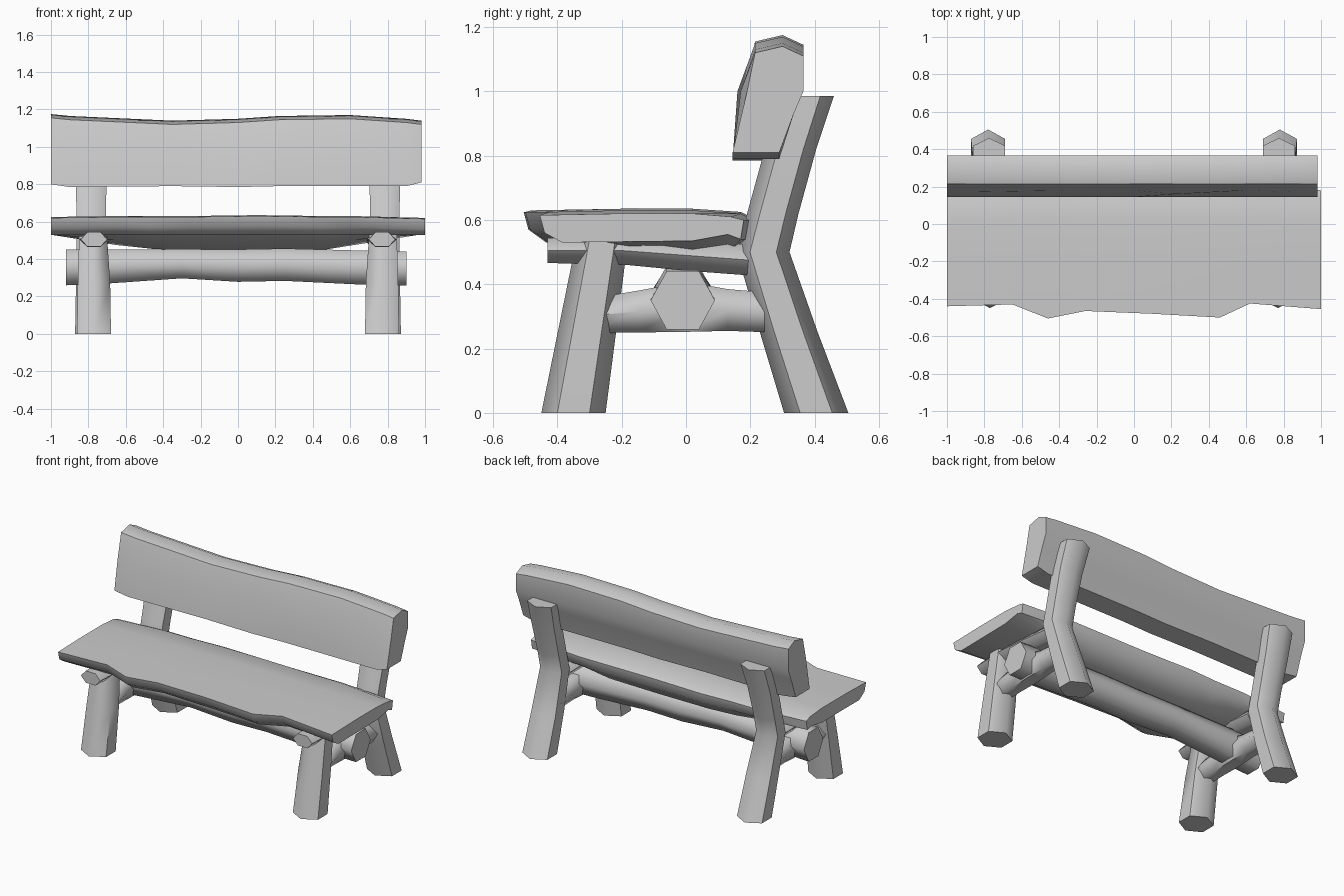
import bpy, bmesh, math

if "Cube" in bpy.data.objects:
    bpy.data.objects.remove(bpy.data.objects["Cube"])


def loft(name, rings, angle=62):
    """Skin equal-length rings of points and cap both ends."""
    bm = bmesh.new()
    loops = [[bm.verts.new(p) for p in ring] for ring in rings]
    n = len(loops[0])
    for a, b in zip(loops, loops[1:]):
        for i in range(n):
            j = (i + 1) % n
            bm.faces.new((a[i], a[j], b[j], b[i]))
    bm.faces.new(loops[0])
    bm.faces.new(loops[-1])
    bmesh.ops.recalc_face_normals(bm, faces=bm.faces)
    bmesh.ops.triangulate(bm, faces=[f for f in bm.faces if len(f.verts) > 4])
    mesh = bpy.data.meshes.new(name)
    bm.to_mesh(mesh)
    bm.free()
    for p in mesh.polygons:
        p.use_smooth = True
    mesh.set_sharp_from_angle(angle=math.radians(angle))
    obj = bpy.data.objects.new(name, mesh)
    bpy.context.collection.objects.link(obj)
    return obj


def log(name, axis, stations, sides=6, turn=0.0):
    """Rough log: stations are (x, y, z, radius_u, radius_v), rings square to axis."""
    u, v = {'x': (1, 2), 'y': (0, 2), 'z': (0, 1)}[axis]
    rings = []
    for x, y, z, ru, rv in stations:
        ring = []
        for i in range(sides):
            a = 2 * math.pi * i / sides + turn
            p = [x, y, z]
            p[u] += ru * math.cos(a)
            p[v] += rv * math.sin(a)
            ring.append(p)
        rings.append(ring)
    return loft(name, rings)


# Seat: split-log slab with a wavy front edge and a bulging underside
# stations: x, front y, back y, top z, underside z
seat = []
for x, f, b, t, low in [(-1.0, -.44, .17, .625, .53), (-.65, -.43, .20, .63, .475),
                        (-.46, -.505, .20, .63, .455), (-.26, -.465, .21, .63, .445),
                        (.10, -.48, .20, .635, .445), (.46, -.50, .20, .63, .45),
                        (.62, -.425, .20, .63, .475), (1.0, -.455, .17, .62, .535)]:
    seat.append([(x, f, t - .005), (x, f + .015, t - .06), (x, f + .07, .53),
                 (x, -.18, (low + .53) / 2), (x, .02, low), (x, .13, low + .02),
                 (x, b, .54), (x, b + .01, .60), (x, b - .03, t - .01),
                 (x, .02, t), (x, -.2, t)])
loft("seat", seat, 45)

# Backrest: thick leaning plank, stations: x, bottom z, top z, front bulge
back = []
for x, lo, hi, bulge in [(-1.0, .80, 1.175, 0), (-.90, .785, 1.165, .01),
                         (-.35, .79, 1.14, 0), (0, .785, 1.15, .0),
                         (.22, .79, 1.165, .02), (.6, .79, 1.17, 0),
                         (.90, .79, 1.15, .01), (.98, .81, 1.14, -.01)]:
    back.append([(x, .145, lo), (x, .18 - bulge, 1.0), (x, .215, hi - .02),
                 (x, .30, hi), (x, .365, hi - .03), (x, .365, 1.0),
                 (x, .335, .93), (x, .29, lo)])
loft("backrest", back, 50)

# Stretcher: log running the full length between the legs
log("stretcher", 'x', [(-.92, -.01, .355, .10, .11), (-.70, -.01, .36, .10, .105),
                       (-.30, -.01, .375, .10, .09), (.0, -.01, .365, .10, .10),
                       (.25, -.01, .37, .10, .10), (.65, -.01, .355, .10, .105),
                       (.90, -.01, .35, .10, .105)])

q = math.pi / 6
for side, s in (("left", -1), ("right", 1)):
    # Front leg, splayed forward
    log("front_leg_" + side, 'z',
        [(s * .77, -.35, 0, .105, .10), (s * .77, -.305, .27, .10, .09),
         (s * .775, -.26, .54, .085, .08)], 6, q)
    # Back leg, bent at seat height and rising behind the backrest
    log("back_leg_" + side, 'z',
        [(s * .78, .405, 0, .105, .10), (s * .78, .32, .25, .10, .09),
         (s * .785, .24, .50, .09, .082), (s * .785, .27, .62, .09, .08),
         (s * .785, .325, .82, .095, .08), (s * .775, .375, .985, .10, .085)], 6, q)
    # Cross beam under the seat
    log("seat_beam_" + side, 'y',
        [(s * .77, -.43, .505, .07, .045), (s * .77, -.20, .505, .08, .05),
         (s * .77, .0, .49, .08, .055), (s * .77, .20, .475, .07, .055)])
    # Lower side brace joining front and back legs
    log("side_brace_" + side, 'y',
        [(s * .77, -.32, .30, .075, .06), (s * .77, -.15, .315, .07, .075),
         (s * .77, .0, .33, .08, .09), (s * .77, .13, .32, .07, .075),
         (s * .77, .30, .31, .075, .07)])
